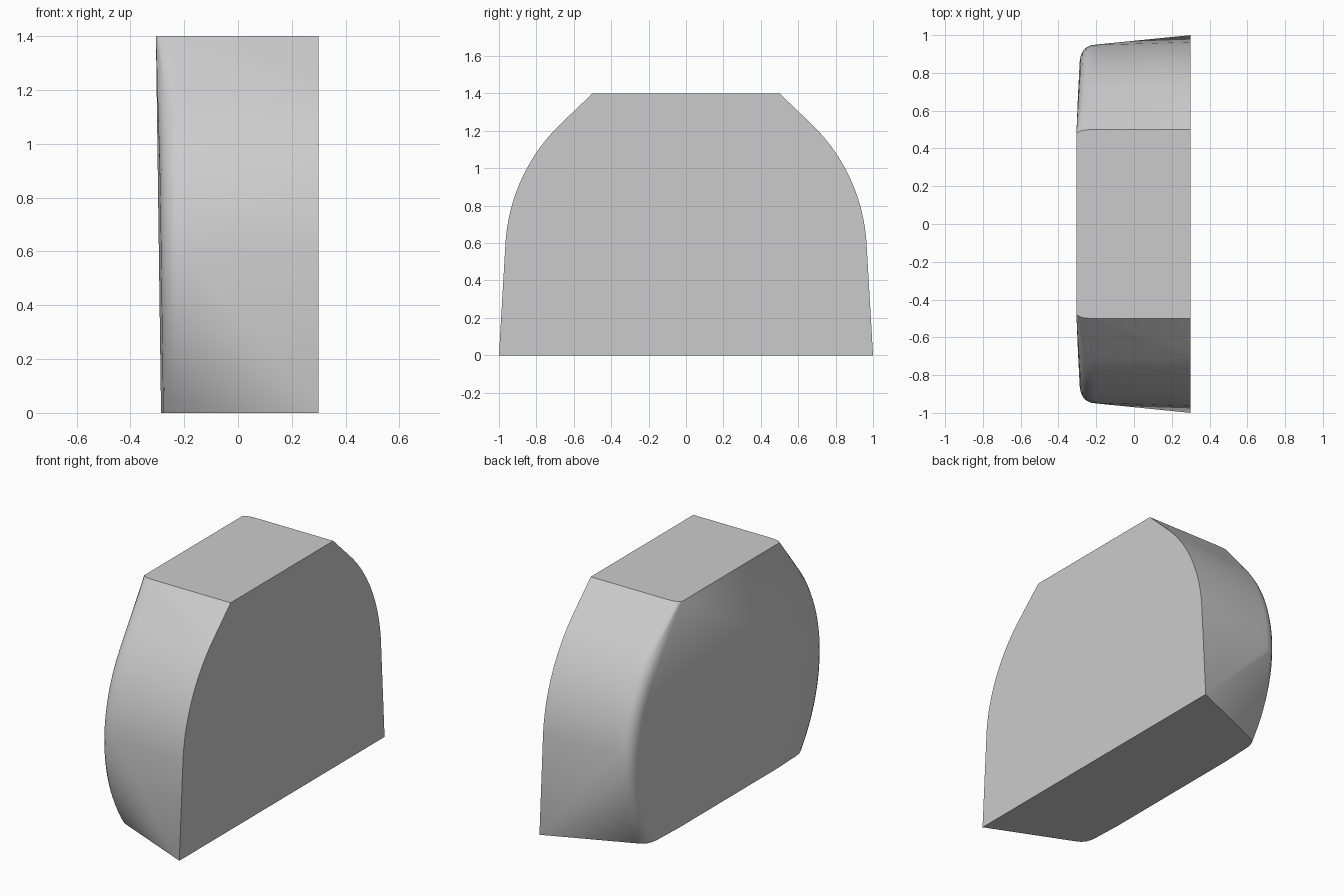
import bpy, bmesh, math

cube = bpy.data.objects.get("Cube")
if cube:
    bpy.data.objects.remove(cube)

HEIGHT, HALF = 1.4, 0.3
ARCH_Z = 0.54      # centre height of the round arch
STEPS = 28

grey = bpy.data.materials.new("plain grey")
grey.use_nodes = True
colour = (0.6, 0.6, 0.6, 1)
grey.diffuse_color = colour
grey.node_tree.nodes["Principled BSDF"].inputs["Base Color"].default_value = colour


def arch(radius, top_half, start=None):
    """Half outline (y, z): an arc that runs off to the corner of the flat top."""
    if start is None:
        start = math.asin(-ARCH_Z / radius)
    end = math.radians(56)
    pts = []
    for i in range(STEPS + 1):
        a = start + (end - start) * i / STEPS
        pts.append((radius * math.cos(a), max(0, ARCH_Z + radius * math.sin(a))))
    return pts + [(top_half, HEIGHT)]


def outer_x(z, depth):
    """The outer face leans slightly outwards with height."""
    return -0.286 - 0.0136 * z + depth


# Flat inner side, with straight feet that flare to the ground
points = [(HALF, y, z) for y, z in [(1, 0)] + arch(0.967, 0.5, math.radians(3))]

# Rounded rim: depth behind the outer face, arc radius, half width of the top
rim = [(0.093, 0.95, 0.5), (0.065, 0.946, 0.499), (0.042, 0.935, 0.497),
       (0.024, 0.918, 0.493), (0.013, 0.895, 0.488), (0.008, 0.87, 0.484),
       (0, 0.72, 0.478)]
for depth, radius, top_half in rim:
    points += [(outer_x(z, depth), y, z) for y, z in arch(radius, top_half)]

# Stretch a convex skin over both mirrored halves
bm = bmesh.new()
for x, y, z in points:
    for side in (1, -1):
        bm.verts.new((x, side * y, z))
hull = bmesh.ops.convex_hull(bm, input=bm.verts[:])
spare = {v for v in hull["geom_interior"] + hull["geom_unused"]
         if isinstance(v, bmesh.types.BMVert)}
bmesh.ops.delete(bm, geom=list(spare), context="VERTS")
bmesh.ops.dissolve_limit(bm, angle_limit=math.radians(0.1),
                         verts=bm.verts[:], edges=bm.edges[:])
bmesh.ops.recalc_face_normals(bm, faces=bm.faces[:])

mesh = bpy.data.meshes.new("arched_cover")
bm.to_mesh(mesh)
bm.free()
mesh.materials.append(grey)
cover = bpy.data.objects.new("arched_cover", mesh)
bpy.context.collection.objects.link(cover)

# Soft rim, crisp edges around the flat sides
bpy.ops.object.select_all(action="DESELECT")
cover.select_set(True)
bpy.context.view_layer.objects.active = cover
bpy.ops.object.shade_smooth_by_angle(angle=math.radians(30))
